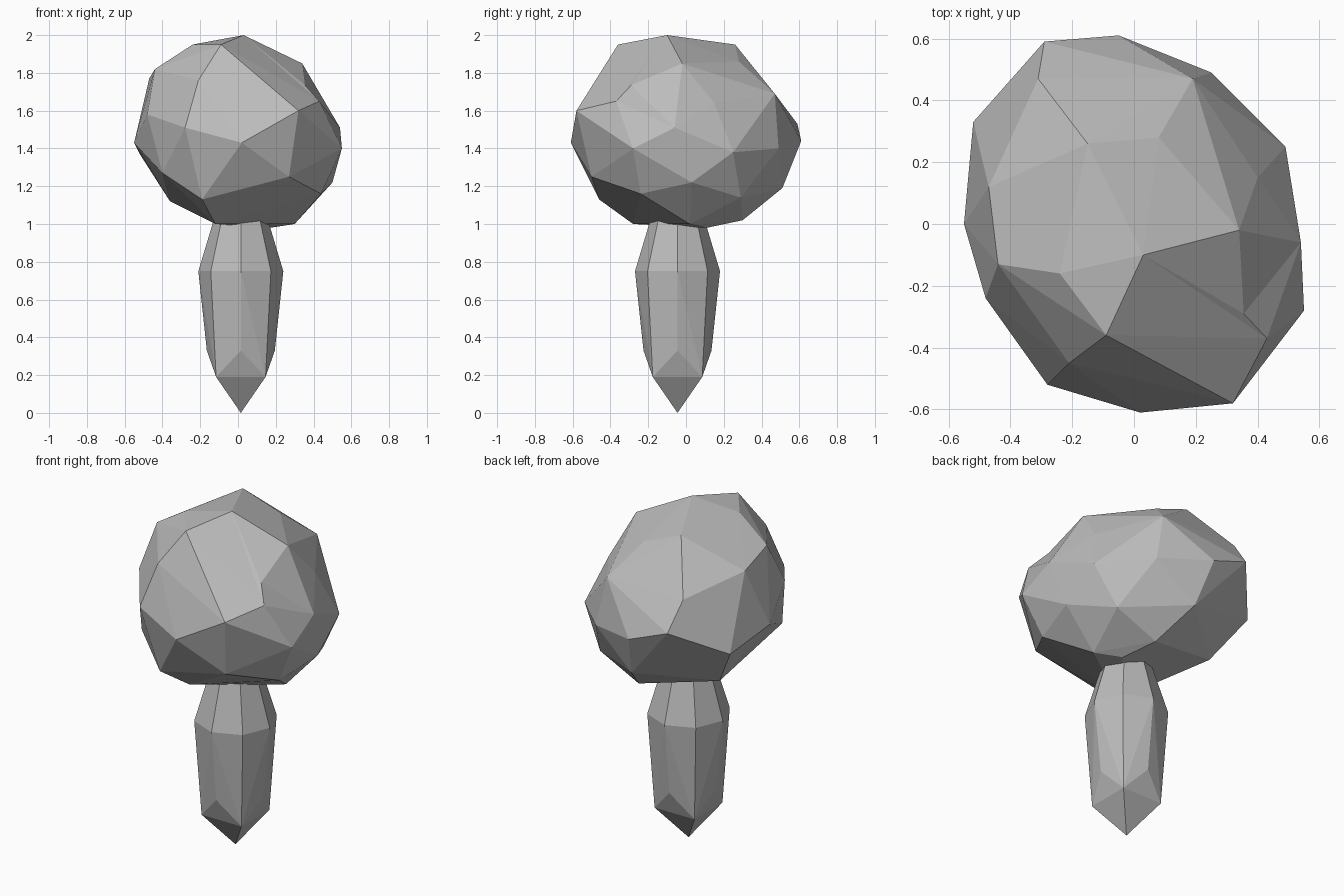
import bpy, bmesh
from math import sin, cos, pi
from mathutils import Vector

cube = bpy.data.objects.get("Cube")
if cube:
    bpy.data.objects.remove(cube)

stone = bpy.data.materials.new("stone grey")
stone.use_nodes = True
GREY = (0.5, 0.5, 0.5, 1)
stone.diffuse_color = GREY
stone.node_tree.nodes["Principled BSDF"].inputs["Base Color"].default_value = GREY


def hull_mesh(points):
    """Faceted closed body wrapped around the given corner points."""
    bm = bmesh.new()
    for p in points:
        bm.verts.new(p)
    result = bmesh.ops.convex_hull(bm, input=bm.verts[:])
    loose = [v for v in bm.verts if not v.link_faces]
    bmesh.ops.delete(bm, geom=loose, context="VERTS")
    return bm


def add_object(name, bm):
    bmesh.ops.recalc_face_normals(bm, faces=bm.faces[:])
    mesh = bpy.data.meshes.new(name)
    bm.to_mesh(mesh)
    bm.free()
    mesh.materials.append(stone)
    obj = bpy.data.objects.new(name, mesh)
    bpy.context.scene.collection.objects.link(obj)
    return obj


def ring(radius, height, start, count):
    """Evenly spaced points around the post axis."""
    angles = [start + 2 * pi * i / count for i in range(count)]
    return [(AXIS.x + radius * cos(a), AXIS.y + radius * sin(a), height) for a in angles]


# Boulder: corner points grouped from the crown down to the underside
crown = [(.03, -.1, 2), (-.09, -.36, 1.95), (-.24, -.16, 1.95), (-.15, .26, 1.95),
         (.08, .28, 1.86), (.34, -.02, 1.85), (-.44, -.13, 1.82), (-.47, .12, 1.77),
         (-.21, -.45, 1.76)]
shoulder = [(-.31, .47, 1.69), (.19, .47, 1.69), (.43, -.37, 1.65), (.4, .15, 1.64),
            (.32, -.58, 1.6), (-.48, -.24, 1.58), (-.29, .59, 1.53)]
belly = [(.54, -.06, 1.51), (-.28, -.52, 1.51), (-.05, .61, 1.44), (-.55, 0, 1.43),
         (.02, -.61, 1.43), (.55, -.28, 1.4), (.25, .49, 1.4), (.49, .25, 1.38),
         (-.52, .33, 1.37)]
underside = [(-.4, -.33, 1.27), (.27, -.5, 1.25), (.5, .03, 1.22), (0, .51, 1.19),
             (.44, -.24, 1.16), (.36, .29, 1.14), (-.19, -.46, 1.13), (-.36, .2, 1.12),
             (.1, .3, 1.02), (-.12, -.28, 1), (.3, .02, 1), (.17, .11, .98)]
rock = hull_mesh(crown + shoulder + belly + underside)

# Shallow notch: pull in the middle of the ridge under the crown
notch = Vector((.355, -.29, 1.735))
ends = (crown[5], shoulder[2])
middle = (Vector(ends[0]) + Vector(ends[1])) / 2
ridge = min(rock.edges, key=lambda e: ((e.verts[0].co + e.verts[1].co) / 2 - middle).length)
split = bmesh.ops.subdivide_edges(rock, edges=[ridge], cuts=1)
for item in split["geom_inner"]:
    if isinstance(item, bmesh.types.BMVert):
        item.co = notch
bmesh.ops.triangulate(rock, faces=rock.faces[:])
add_object("boulder", rock)

# Crystal post: eight-sided shaft with a four-sided pointed foot
AXIS = Vector((.015, -.045))
post = [(AXIS.x, AXIS.y, 0)]
post += ring(.185, .19, pi / 4, 4)
post += ring(.18, .33, 0, 4)
post += ring(.225, .75, 0, 8)
post += ring(.12, 1.1, 0, 8)
add_object("crystal_post", hull_mesh(post))
